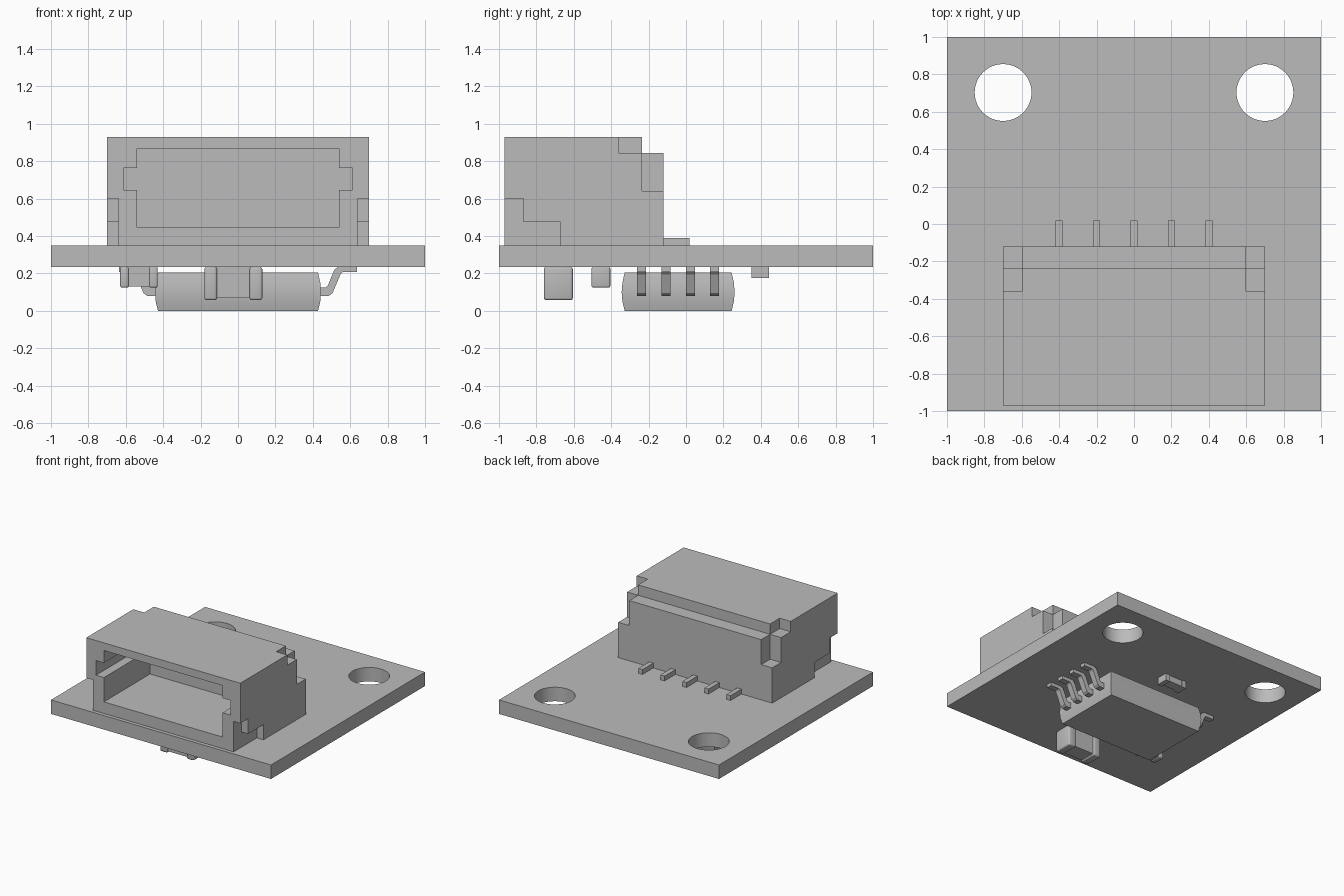
import bpy
import bmesh
from math import radians
from mathutils import Matrix, Vector

default = bpy.data.objects.get("Cube")
if default:
    bpy.data.objects.remove(default, do_unlink=True)

GREY = (0.5, 0.5, 0.5, 1.0)
grey = bpy.data.materials.new("plain grey")
grey.use_nodes = True
grey.diffuse_color = GREY
grey.node_tree.nodes["Principled BSDF"].inputs["Base Color"].default_value = GREY


def finish(name, bm):
    bmesh.ops.recalc_face_normals(bm, faces=bm.faces)
    mesh = bpy.data.meshes.new(name)
    bm.to_mesh(mesh)
    bm.free()
    mesh.materials.append(grey)
    obj = bpy.data.objects.new(name, mesh)
    bpy.context.collection.objects.link(obj)
    return obj


def box(name, x, y, z, bevel=0):
    """Block between pairs of x, y and z limits."""
    bm = bmesh.new()
    bmesh.ops.create_cube(bm, size=1)
    for v in bm.verts:
        v.co = Vector(lim[0] if c < 0 else lim[1] for c, lim in zip(v.co, (x, y, z)))
    if bevel:
        bmesh.ops.bevel(bm, geom=bm.edges[:], offset=bevel, segments=3,
                        profile=0.5, affect='EDGES')
    obj = finish(name, bm)
    if bevel:
        smooth(obj)
    return obj


def smooth(obj, angle=35):
    bpy.ops.object.select_all(action='DESELECT')
    obj.select_set(True)
    bpy.context.view_layer.objects.active = obj
    bpy.ops.object.shade_smooth_by_angle(angle=radians(angle))


def cut(obj, cutters):
    """Subtract each cutter, then discard it."""
    bpy.context.view_layer.objects.active = obj
    for c in cutters:
        c.hide_render = True
        mod = obj.modifiers.new("cut", 'BOOLEAN')
        mod.operation = 'DIFFERENCE'
        mod.solver = 'EXACT'
        mod.object = c
        bpy.ops.object.modifier_apply(modifier=mod.name)
        bpy.data.objects.remove(c, do_unlink=True)


def mirrored(lo, hi):
    return [(lo, hi), (-hi, -lo)]


BOTTOM, TOP = 0.235, 0.35

# Circuit board with two mounting holes
board = box("circuit_board", (-1, 1), (-1, 1), (BOTTOM, TOP))
drills = []
for x in (-0.7, 0.7):
    bm = bmesh.new()
    bmesh.ops.create_cone(bm, cap_ends=True, segments=48, radius1=0.152, radius2=0.152,
                          depth=1, matrix=Matrix.Translation((x, 0.703, 0.3)))
    drills.append(finish("drill", bm))
cut(board, drills)
smooth(board)

# Connector shell: mouth, rear step, rear corner notches, front foot notches
shell = box("connector_shell", (-0.7, 0.7), (-0.97, -0.12), (TOP, 0.93))
cutters = [
    box("mouth", (-0.54, 0.54), (-1.1, -0.37), (0.445, 0.867)),
    box("key_slots", (-0.612, 0.612), (-1.1, -0.37), (0.645, 0.765)),
    box("rear_step", (-0.8, 0.8), (-0.235, 0), (0.845, 1)),
]
for x in mirrored(0.6, 0.8):
    cutters.append(box("upper_notch", x, (-0.36, -0.1), (0.845, 1)))
    cutters.append(box("rear_notch", x, (-0.235, 0), (0.64, 0.9)))
for x in mirrored(0.64, 0.8):
    cutters.append(box("tall_notch", x, (-1.1, -0.87), (0.3, 0.6)))
    cutters.append(box("low_notch", x, (-1.1, -0.67), (0.3, 0.475)))
cut(shell, cutters)

# Connector pins
for i in range(5):
    x = (i - 2) * 0.2
    box(f"connector_pin_{i + 1}", (x - 0.019, x + 0.019), (-0.13, 0.02), (TOP, 0.39))

# Chip body with bulging sides, built from stacked rings
CHIP_Y = -0.042
bm = bmesh.new()
rings = []
for z, inset in ((0, 0.016), (0.05, 0.004), (0.1, 0), (0.15, 0.004), (0.205, 0.016)):
    hx, hy = 0.444 - inset, 0.302 - inset
    rings.append([bm.verts.new((sx * hx, CHIP_Y + sy * hy, z))
                  for sx, sy in ((-1, -1), (1, -1), (1, 1), (-1, 1))])
for a, b in zip(rings, rings[1:]):
    for i in range(4):
        j = (i + 1) % 4
        bm.faces.new((a[i], a[j], b[j], b[i]))
bm.faces.new(rings[0])
bm.faces.new(rings[-1])
smooth(finish("chip_body", bm))

# Bent chip legs, four on each side
LEG = [(0.43, 0.08), (0.485, 0.08), (0.505, 0.095), (0.548, 0.195), (0.56, 0.207),
       (0.635, 0.207), (0.635, BOTTOM), (0.535, BOTTOM), (0.515, 0.22), (0.48, 0.135),
       (0.47, 0.125), (0.43, 0.125)]
for side, label in ((1, "left"), (-1, "right")):
    for i in range(4):
        y = CHIP_Y + (i - 1.5) * 0.13
        bm = bmesh.new()
        face = bm.faces.new([bm.verts.new((side * px, y - 0.024, pz)) for px, pz in LEG])
        out = bmesh.ops.extrude_face_region(bm, geom=[face])
        bmesh.ops.translate(bm, vec=(0, 0.048, 0),
                            verts=[v for v in out["geom"] if isinstance(v, bmesh.types.BMVert)])
        finish(f"chip_leg_{label}_{i + 1}", bm)


def chip_part(name, x, y, low, end, lip, bevel):
    """Surface part: a core between two slightly larger end caps."""
    box(name + "_core", (x[0] + end / 2, x[1] - end / 2), (y[0] + lip, y[1] - lip),
        (low + lip, BOTTOM))
    box(name + "_end_right", (x[0], x[0] + end), y, (low, BOTTOM), bevel)
    box(name + "_end_left", (x[1] - end, x[1]), y, (low, BOTTOM), bevel)


# Small surface parts on the underside
chip_part("large_capacitor", (-0.18, 0.13), (-0.76, -0.605), 0.057, 0.068, 0.012, 0.013)
chip_part("small_capacitor", (-0.63, -0.43), (-0.505, -0.405), 0.125, 0.045, 0.006, 0.009)
chip_part("resistor", (-0.14, 0.06), (0.35, 0.445), 0.177, 0.04, 0.008, 0)
